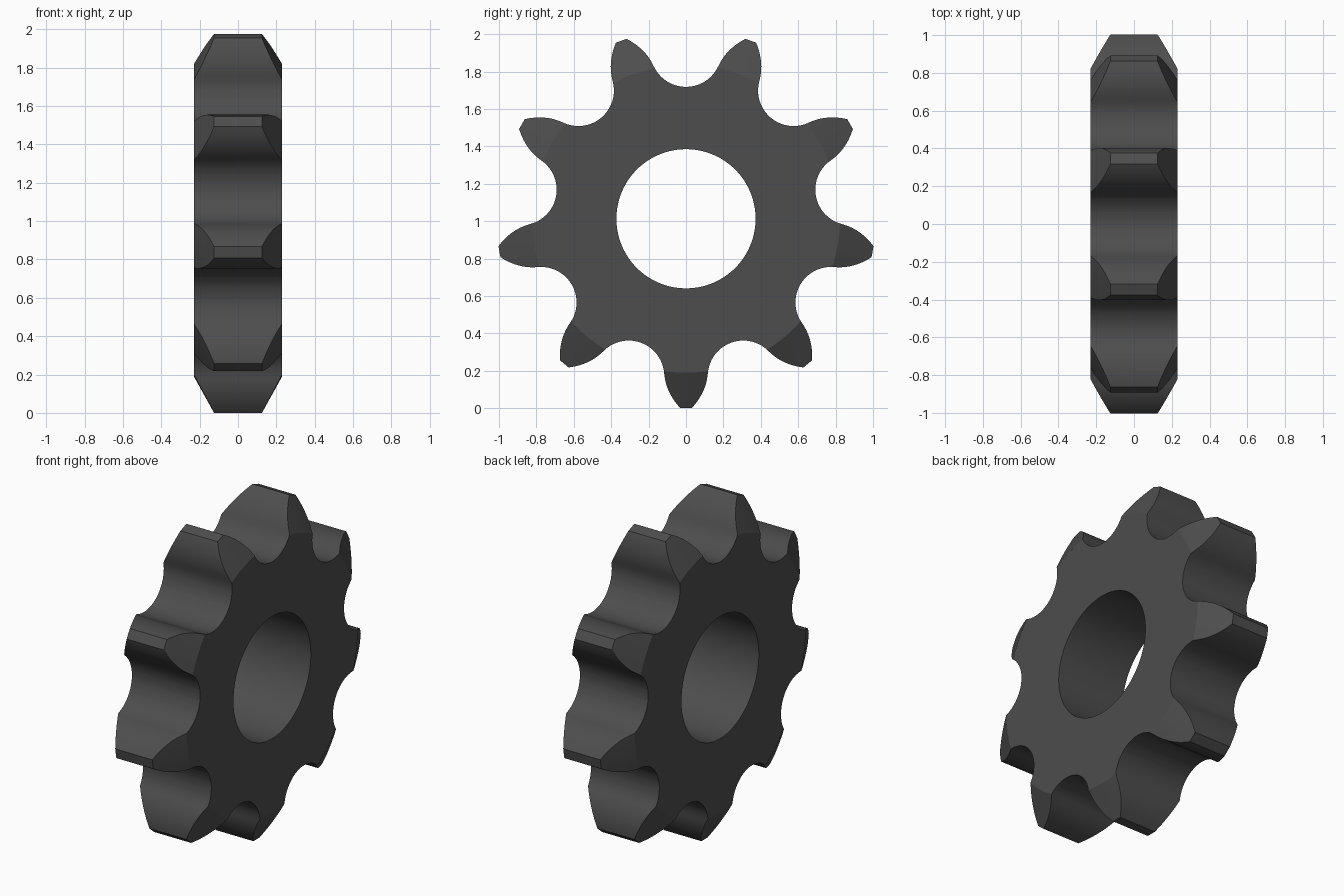
import bpy, bmesh, math
from mathutils import Vector, Matrix

if "Cube" in bpy.data.objects:
    bpy.data.objects.remove(bpy.data.objects["Cube"])

TEETH = 9
CENTRE_Z = 1.013      # axle height, equal to the tip radius
HALF_W = 0.23         # half thickness
BORE_R = 0.372

steel = bpy.data.materials.new("dark_steel")
steel.diffuse_color = (0.075, 0.075, 0.075, 1)
steel.use_nodes = True
steel.node_tree.nodes["Principled BSDF"].inputs["Base Color"].default_value = steel.diffuse_color


def new_object(name, bm):
    bmesh.ops.recalc_face_normals(bm, faces=bm.faces)
    mesh = bpy.data.meshes.new(name)
    bm.to_mesh(mesh)
    bm.free()
    mesh.materials.append(steel)
    obj = bpy.data.objects.new(name, mesh)
    bpy.context.collection.objects.link(obj)
    obj.location.z = CENTRE_Z
    return obj


def half_valley():
    """Half of one gap: round seat, then a convex flank up to the tooth tip."""
    seat_r, seat_v, sweep = 0.19, 0.895, math.radians(65)
    pts = [Vector((seat_r * math.sin(sweep * i / 10), seat_v - seat_r * math.cos(sweep * i / 10)))
           for i in range(11)]
    a, b, c = pts[-1], Vector((0.215, 0.909)), Vector((0.318, 0.962))
    for i in range(1, 11):
        t = i / 10
        pts.append(a * (1 - t) ** 2 + b * 2 * t * (1 - t) + c * t * t)
    return pts


# Toothed outline, repeated around the axle and extruded along x
half = half_valley()
valley = [Vector((-p.x, p.y)) for p in reversed(half[1:])] + half
bm = bmesh.new()
outline = []
for k in range(TEETH):
    rot = Matrix.Rotation(-2 * math.pi * k / TEETH, 2)
    for p in valley:
        q = rot @ p
        outline.append(bm.verts.new((-HALF_W - 0.05, q.x, q.y)))
face = bm.faces.new(outline)
ext = bmesh.ops.extrude_face_region(bm, geom=[face])
bmesh.ops.translate(bm, vec=(2 * HALF_W + 0.1, 0, 0),
                    verts=[g for g in ext["geom"] if isinstance(g, bmesh.types.BMVert)])
sprocket = new_object("sprocket", bm)

# Lathed ring: gives the side faces, the bore and the conical tooth chamfers
profile = [(-HALF_W, BORE_R), (HALF_W, BORE_R), (HALF_W, 0.823),
           (0.099, 1.06), (-0.099, 1.06), (-HALF_W, 0.823)]
SEG = 144
bm = bmesh.new()
rings = []
for s in range(SEG):
    a = 2 * math.pi * s / SEG
    rings.append([bm.verts.new((x, r * math.sin(a), r * math.cos(a))) for x, r in profile])
for s in range(SEG):
    r0, r1 = rings[s], rings[(s + 1) % SEG]
    for i in range(len(profile)):
        j = (i + 1) % len(profile)
        bm.faces.new((r0[i], r0[j], r1[j], r1[i]))
blank = new_object("chamfered_ring_cutter", bm)
blank.hide_render = True

# Keep only the part of the toothed slab inside the ring
mod = sprocket.modifiers.new("chamfer_and_bore", 'BOOLEAN')
mod.operation = 'INTERSECT'
mod.solver = 'EXACT'
mod.object = blank
bpy.context.view_layer.objects.active = sprocket
sprocket.select_set(True)
bpy.ops.object.modifier_apply(modifier=mod.name)
bpy.data.objects.remove(blank)
bpy.ops.object.shade_smooth_by_angle(angle=math.radians(20))
